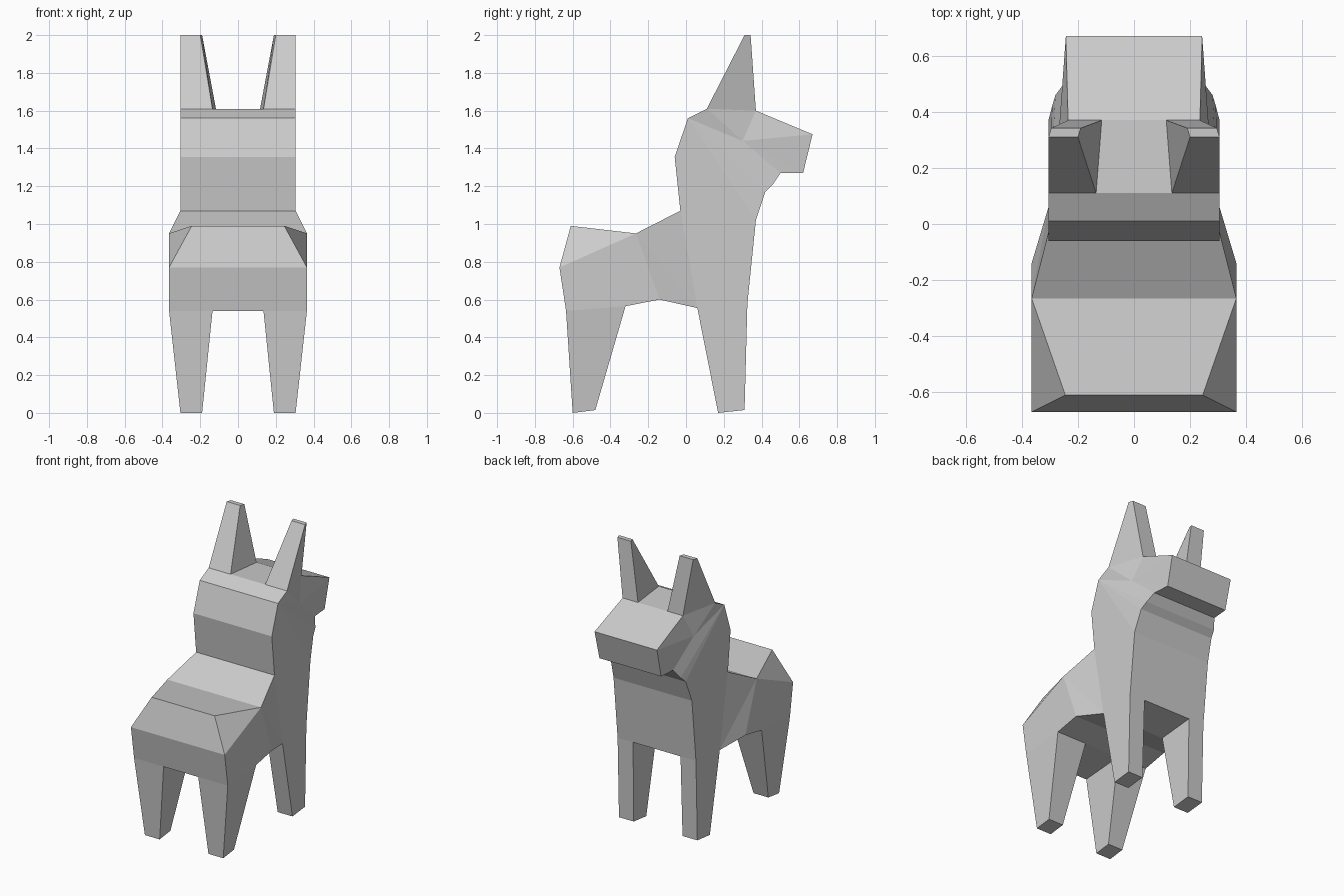
import bpy, bmesh

if "Cube" in bpy.data.objects:
    bpy.data.objects.remove(bpy.data.objects["Cube"])

# Side profile points: y, z, half width
P = {
    'a': (-.61, .99, .245), 'b': (-.67, .77, .365), 'c': (-.635, .54, .365),
    'd': (-.32, .565, .365), 'e': (-.14, .60, .365), 'f': (.06, .555, .305),
    'g': (.325, .58, .305), 'h': (.37, 1.02, .305), 'i': (.42, 1.17, .292),
    'j': (.46, 1.21, .28), 'k': (.50, 1.27, .25), 'l': (.62, 1.27, .24),
    'm': (.67, 1.475, .243), 'n': (.37, 1.60, .235), 'o': (.11, 1.61, .305),
    'p': (.01, 1.56, .305), 'q': (-.06, 1.355, .305), 'r': (-.03, 1.07, .305),
    's': (-.265, .95, .365), 't': (.30, 1.44, .27),
}


def finish(name, bm):
    bmesh.ops.remove_doubles(bm, verts=bm.verts, dist=1e-4)
    bmesh.ops.recalc_face_normals(bm, faces=bm.faces)
    me = bpy.data.meshes.new(name)
    bm.to_mesh(me)
    bm.free()
    ob = bpy.data.objects.new(name, me)
    bpy.context.collection.objects.link(ob)
    return ob


def face(bm, pts):
    bm.faces.new([bm.verts.new(p) for p in pts])


def at(key, side, w=None):
    y, z, half = P[key]
    return (side * (half if w is None else w), y, z)


def strip(bm, u, v, wu=None, wv=None):
    face(bm, [at(u, -1, wu), at(u, 1, wu), at(v, 1, wv), at(v, -1, wv)])


# Body, neck and head shell
bm = bmesh.new()
for run in ("abc", "def", "ghijklmn", "opqrsa"):
    for u, v in zip(run, run[1:]):
        strip(bm, u, v)
for poly in ("abs", "bcdes", "sef", "sfr", "rfghpq", "hip", "ijp",
             "pjkt", "pto", "tno", "tkl", "tlm", "tmn"):
    for side in (-1, 1):
        face(bm, [at(k, side) for k in poly])
# Belly between the legs and crown between the ears
strip(bm, 'c', 'd', .135, .135)
strip(bm, 'f', 'g', .185, .185)
strip(bm, 'o', 'n', .135, .115)
finish("body_and_head", bm)


def limb(name, u, v, inner, tip):
    """Tapered four-sided limb on profile edge u-v; tip = (outer, inner, y, z) twice."""
    for label, side in (("left", -1), ("right", 1)):
        bm = bmesh.new()
        base = [at(u, side), at(u, side, inner[0]), at(v, side, inner[1]), at(v, side)]
        (o1, i1, y1, z1), (o2, i2, y2, z2) = tip
        end = [(side * o1, y1, z1), (side * i1, y1, z1),
               (side * i2, y2, z2), (side * o2, y2, z2)]
        for n in range(4):
            m = (n + 1) % 4
            face(bm, [base[n], base[m], end[m], end[n]])
        face(bm, end)
        finish(f"{name}_{label}", bm)


# Legs and ears
limb("hind_leg", 'c', 'd', (.135, .135), ((.305, .19, -.60, 0), (.305, .19, -.48, .015)))
limb("fore_leg", 'f', 'g', (.185, .185), ((.305, .19, .17, 0), (.305, .19, .31, .015)))
limb("ear", 'o', 'n', (.135, .115), ((.305, .20, .31, 2.0), (.295, .19, .342, 2.0)))
